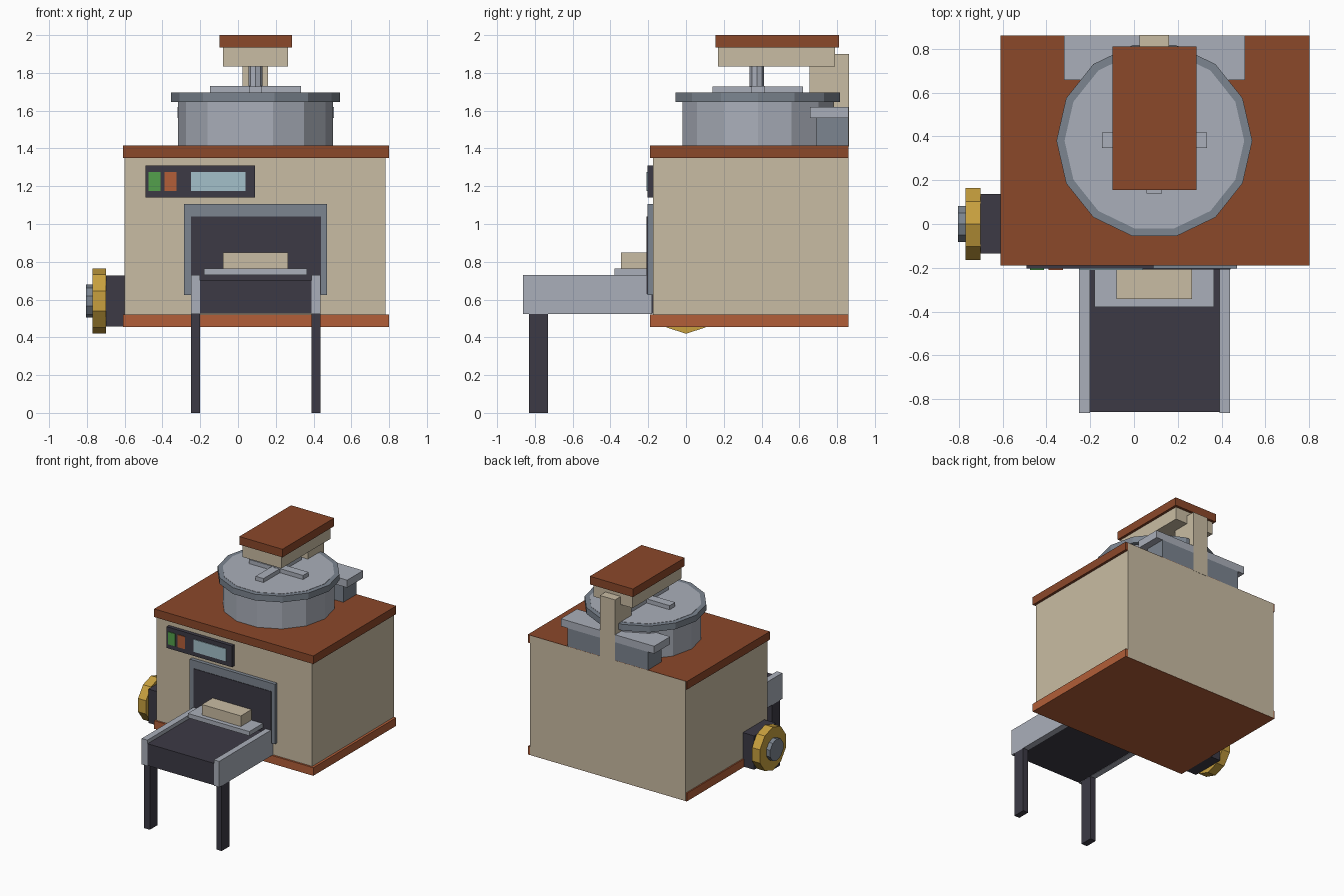
import bpy, math
from mathutils import Matrix

if "Cube" in bpy.data.objects:
    bpy.data.objects.remove(bpy.data.objects["Cube"])


def material(name, r, g, b):
    def lin(c):
        c /= 255
        return c / 12.92 if c <= 0.04045 else ((c + 0.055) / 1.055) ** 2.4
    m = bpy.data.materials.new(name)
    m.diffuse_color = (lin(r), lin(g), lin(b), 1)
    m.use_nodes = True
    m.node_tree.nodes["Principled BSDF"].inputs["Base Color"].default_value = m.diffuse_color
    return m


TAN = material("tan", 201, 188, 163)
RUST = material("rust", 139, 72, 42)
ORANGE = material("orange", 178, 94, 56)
DARK = material("charcoal", 60, 58, 69)
LIGHT = material("light_grey", 170, 175, 186)
STEEL = material("steel_grey", 124, 133, 144)
GOLD = material("gold", 200, 160, 62)
GREEN = material("green", 84, 160, 76)
GLASS = material("pale_blue", 164, 192, 202)


def box(name, x, y, z, mat):
    """Box from (min, max) ranges."""
    mid = [(a + b) / 2 for a, b in (x, y, z)]
    size = [b - a for a, b in (x, y, z)]
    bpy.ops.mesh.primitive_cube_add(size=1, location=mid)
    ob = bpy.context.object
    ob.name = name
    ob.data.transform(Matrix.Diagonal((*size, 1)))
    ob.data.materials.append(mat)
    return ob


def prism(name, center, radius, depth, sides, mat, along_x=False, turn=0.0):
    """Flat-sided cylinder, upright or lying along x."""
    bpy.ops.mesh.primitive_cylinder_add(vertices=sides, radius=radius,
                                        depth=depth, location=center)
    ob = bpy.context.object
    ob.name = name
    ob.data.transform(Matrix.Rotation(turn, 4, 'Z'))
    if along_x:
        ob.data.transform(Matrix.Rotation(math.pi / 2, 4, 'Y'))
    ob.data.materials.append(mat)
    return ob


# Cabinet with base and top slabs
box("cabinet", (-0.60, 0.78), (-0.175, 0.8605), (0.457, 1.413), TAN)
box("base_slab", (-0.61, 0.80), (-0.19, 0.86), (0.455, 0.52), ORANGE)
box("top_slab", (-0.61, 0.80), (-0.19, 0.86), (1.35, 1.415), RUST)

# Control panel
box("control_panel", (-0.49, 0.09), (-0.204, -0.17), (1.14, 1.31), DARK)
for name, x, mat in (("start_button", (-0.475, -0.41), GREEN),
                     ("stop_button", (-0.39, -0.325), ORANGE),
                     ("screen", (-0.25, 0.04), GLASS)):
    box(name, x, (-0.209, -0.202), (1.175, 1.275), mat)

# Oven mouth
box("mouth_frame", (-0.285, 0.47), (-0.204, -0.17), (0.625, 1.105), STEEL)
box("mouth_opening", (-0.25, 0.44), (-0.208, -0.202), (0.63, 1.04), DARK)

# Conveyor: belt, side rails, legs
box("belt", (-0.20, 0.39), (-0.858, -0.175), (0.525, 0.70), DARK)
for side, x in (("left", (-0.25, -0.20)), ("right", (0.39, 0.437))):
    box(side + "_rail", x, (-0.862, -0.18), (0.523, 0.73), LIGHT)
    box(side + "_leg", x, (-0.83, -0.73), (0, 0.525), DARK)

# Tray and loaf coming out
box("tray", (-0.18, 0.365), (-0.378, -0.18), (0.73, 0.765), LIGHT)
box("loaf", (-0.08, 0.265), (-0.343, -0.18), (0.765, 0.85), TAN)

# Drum and rim, a corner pointing along x
CX, CY = 0.093, 0.38
prism("drum", (CX, CY, 1.556), 0.41, 0.282, 14, LIGHT, turn=math.pi / 2)
prism("drum_rim", (CX, CY, 1.67), 0.447, 0.05, 14, STEEL, turn=math.pi / 2)

# Stirring cross and shaft
box("cross_bar_wide", (-0.147, 0.333), (0.347, 0.417), (1.69, 1.73), LIGHT)
box("cross_bar_deep", (0.058, 0.128), (0.14, 0.62), (1.69, 1.729), LIGHT)
prism("shaft", (CX, 0.375, 1.78), 0.038, 0.12, 8, LIGHT)

# Motor head
box("motor_head", (-0.08, 0.265), (0.17, 0.79), (1.835, 1.937), TAN)
box("motor_cap", (-0.097, 0.285), (0.155, 0.81), (1.935, 2.0), RUST)

# Rear support
box("support_block", (-0.265, 0.45), (0.69, 0.86), (1.41, 1.56), STEEL)
box("support_bar", (-0.32, 0.507), (0.657, 0.86), (1.56, 1.62), LIGHT)
box("support_post", (0.025, 0.16), (0.655, 0.862), (1.41, 1.90), TAN)

# Side handwheel
box("gearbox", (-0.70, -0.595), (-0.135, 0.138), (0.457, 0.728), DARK)
prism("handwheel", (-0.735, 0, 0.592), 0.173, 0.07, 10, GOLD, along_x=True,
      turn=math.pi / 2)
prism("wheel_hub", (-0.786, 0, 0.592), 0.087, 0.036, 10, STEEL, along_x=True,
      turn=math.pi / 2)
